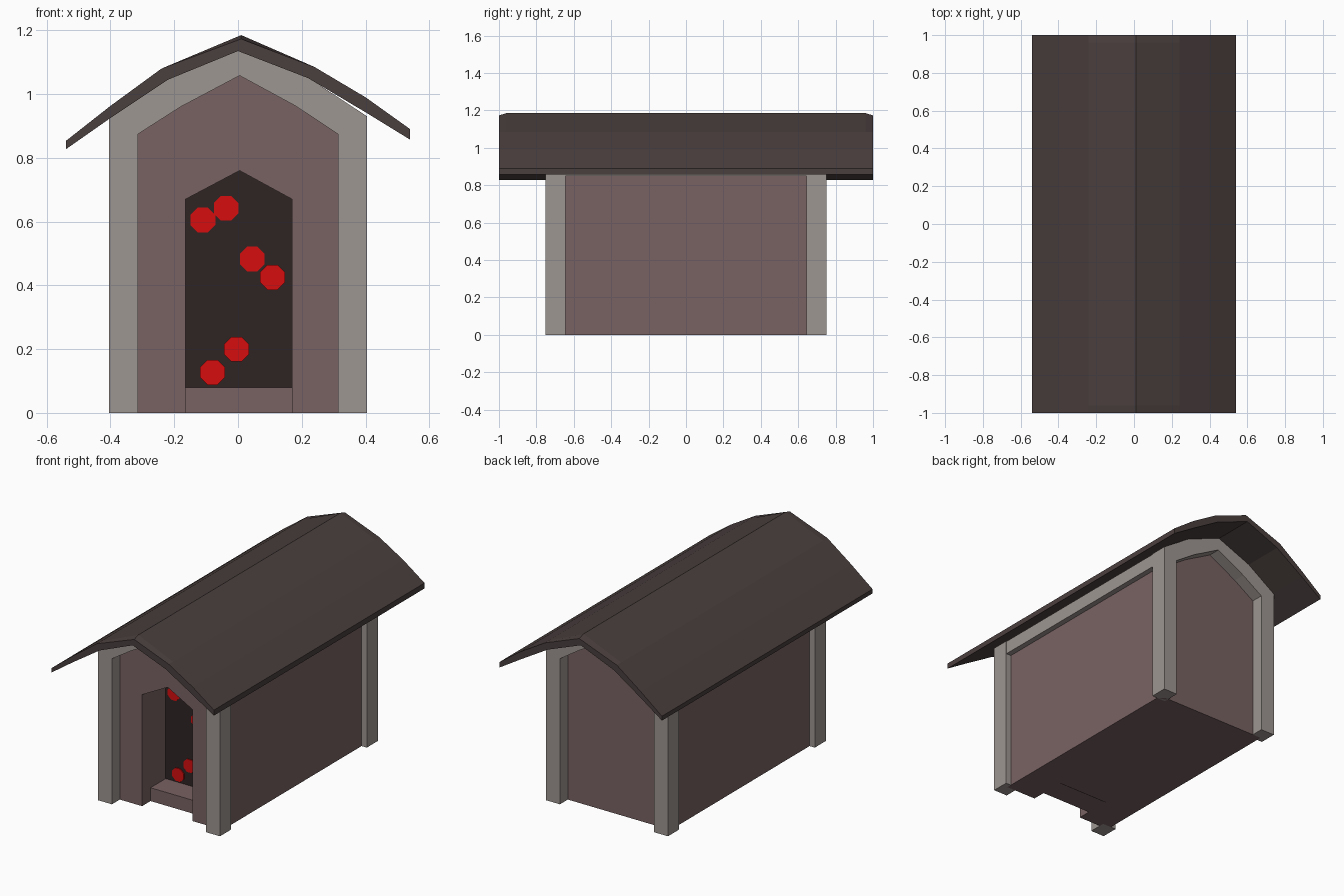
import bpy, bmesh, math

if "Cube" in bpy.data.objects:
    bpy.data.objects.remove(bpy.data.objects["Cube"])


def material(name, srgb):
    lin = [((c / 255 + 0.055) / 1.055) ** 2.4 if c > 10 else c / 255 / 12.92 for c in srgb]
    m = bpy.data.materials.new(name)
    m.diffuse_color = (*lin, 1.0)
    m.use_nodes = True
    m.node_tree.nodes["Principled BSDF"].inputs["Base Color"].default_value = m.diffuse_color
    return m


WALL = material("mauve_plaster", (121, 98, 99))
POST = material("grey_timber", (158, 150, 146))
ROOF = material("dark_roof", (74, 63, 62))
DARK = material("dark_interior", (47, 36, 36))
RED = material("red_eyes", (214, 14, 14))


def loft(name, rings, mat, caps=(True, True)):
    """Join (y, [(x, z), ...]) outlines along y into one object."""
    bm = bmesh.new()
    loops = [[bm.verts.new((x, y, z)) for x, z in pts] for y, pts in rings]
    n = len(loops[0])
    for a, b in zip(loops, loops[1:]):
        for i in range(n):
            j = (i + 1) % n
            bm.faces.new((a[i], a[j], b[j], b[i]))
    if caps[0]:
        bm.faces.new(loops[0][::-1])
    if caps[1]:
        bm.faces.new(loops[-1])
    # outlines run clockwise seen from the front, so flip when counterclockwise
    pts = rings[0][1]
    area = sum(p[0] * q[1] - q[0] * p[1] for p, q in zip(pts, pts[1:] + pts[:1]))
    if area > 0:
        bmesh.ops.reverse_faces(bm, faces=bm.faces[:])
        # side winding and caps share orientation, so one flip fixes all
    me = bpy.data.meshes.new(name)
    bm.normal_update()
    if caps[0] and caps[1]:
        bmesh.ops.recalc_face_normals(bm, faces=bm.faces[:])
    bm.to_mesh(me)
    bm.free()
    me.materials.append(mat)
    ob = bpy.data.objects.new(name, me)
    bpy.context.collection.objects.link(ob)
    return ob


def prism(name, pts, y0, y1, mat):
    return loft(name, [(y0, pts), (y1, pts)], mat)


def mirrored(half):
    """Half outline on +x, mirrored to a full outline."""
    return half + [(-x, z) for x, z in reversed(half) if x > 0]


def rect(x0, x1, z0, z1):
    return [(x0, z0), (x1, z0), (x1, z1), (x0, z1)]


# Arched roof, ridge dipping slightly at both ends
top = [(-0.54, 0.853), (-0.40, 0.963), (-0.24, 1.08), (0.01, 1.185),
       (0.24, 1.085), (0.40, 0.99), (0.54, 0.89)]
under = [(0.54, 0.857), (0.40, 0.943), (0.22, 1.05), (0.0, 1.135),
         (-0.22, 1.045), (-0.40, 0.925), (-0.54, 0.827)]
end_top = [(x, z - 0.012 if abs(x) < 0.1 else z) for x, z in top]
loft("roof", [(-1, end_top + under), (-0.96, top + under),
              (0.96, top + under), (1, end_top + under)], ROOF)

# House body behind the doorway, and front wall with the doorway notch
gable = [(0.37, 0.0), (0.37, 0.92), (0.20, 1.05), (0.0, 1.13)]
prism("house_body", mirrored(gable), -0.445, 0.675, WALL)
left = [(-x, z) for x, z in reversed(gable[:3])]
door = [(-0.165, 0.0), (-0.165, 0.67), (0.005, 0.76), (0.17, 0.67), (0.17, 0.0)]
prism("front_wall", gable + left + door, -0.675, -0.445, WALL)

# Doorstep and dark doorway panel
prism("doorstep", rect(-0.165, 0.17, 0.0, 0.08), -0.595, -0.445, WALL)
prism("doorway_panel", door, -0.451, -0.445, DARK)

# Red eyes on the panel
eyes = [(-0.11, 0.605), (-0.037, 0.642), (0.045, 0.483),
        (0.108, 0.425), (-0.005, 0.20), (-0.08, 0.127)]
for k, (cx, cz) in enumerate(eyes):
    ring = [(cx + 0.042 * math.cos(math.pi * (i + 0.5) / 4),
             cz + 0.042 * math.sin(math.pi * (i + 0.5) / 4)) for i in range(8)]
    prism(f"eye_{k + 1}", ring, -0.455 - 0.0003 * k, -0.450, RED)

# Timber arches (posts and gable beams) at both ends
outer = [(0.405, 0.0), (0.405, 0.93), (0.22, 1.052), (0.0, 1.137),
         (-0.22, 1.048), (-0.405, 0.925), (-0.405, 0.0)]
inner = [(-0.313, 0.0), (-0.313, 0.875), (-0.18, 0.96), (0.005, 1.058),
         (0.18, 0.963), (0.313, 0.875), (0.313, 0.0)]
for name, y0, y1 in (("front_arch", -0.75, -0.645), ("back_arch", 0.645, 0.75)):
    prism(name, outer + inner, y0, y1, POST)

# Beams under the eaves
for name, s in (("left_eave_beam", -1), ("right_eave_beam", 1)):
    prism(name, rect(*sorted((s * 0.32, s * 0.403)), 0.848, 0.928), -0.65, 0.65, POST)
